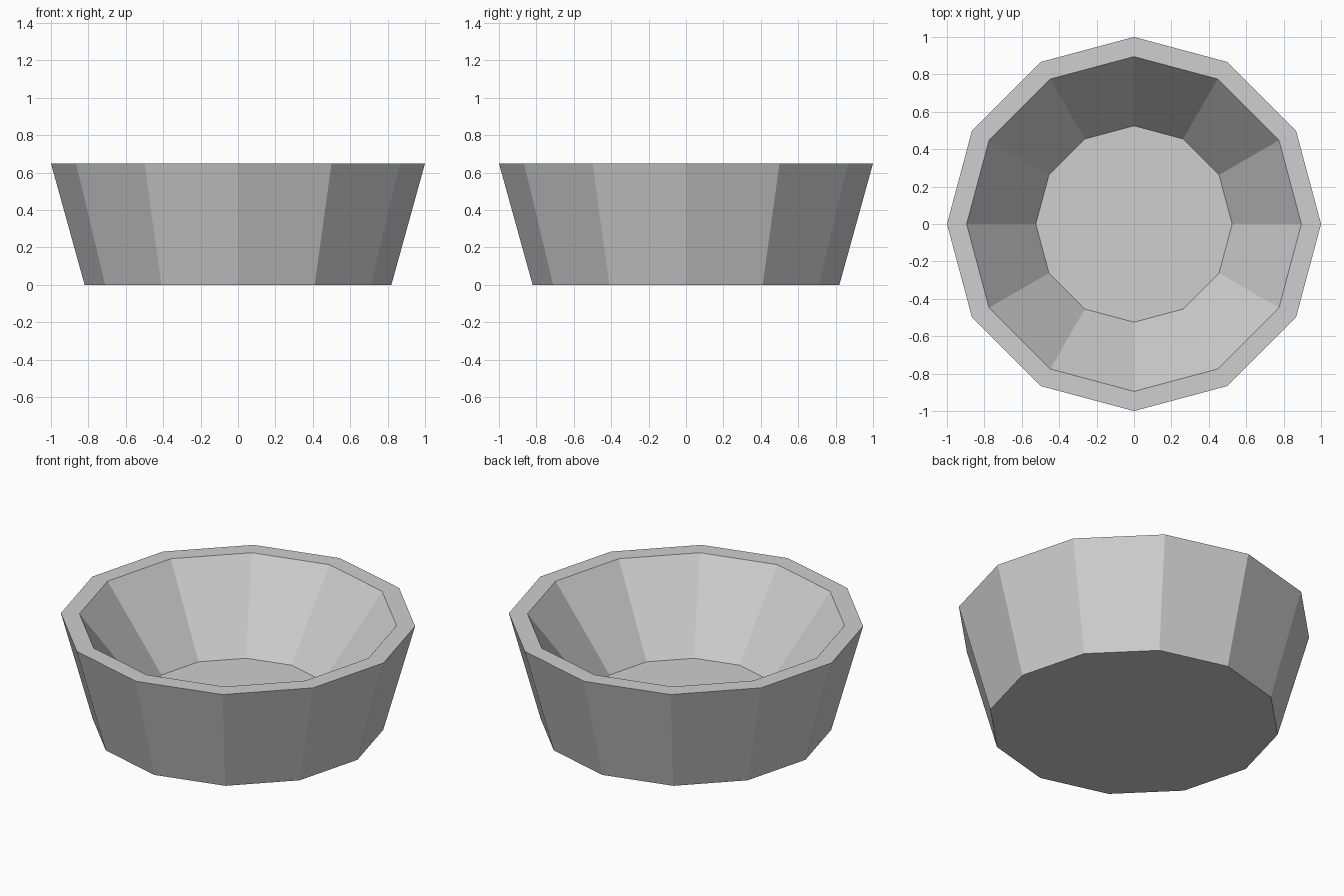
import bpy
import bmesh
from math import cos, sin, tau

cube = bpy.data.objects.get("Cube")
if cube:
    bpy.data.objects.remove(cube, do_unlink=True)

SIDES = 12

grey = bpy.data.materials.new("light_grey")
grey.use_nodes = True
colour = (0.62, 0.62, 0.62, 1)
grey.diffuse_color = colour
grey.node_tree.nodes["Principled BSDF"].inputs["Base Color"].default_value = colour

# Radius and height from the base, over the rim, to the inner floor
profile = [(0.82, 0), (1, 0.65), (0.895, 0.65), (0.525, 0.167)]

bm = bmesh.new()
rings = [[bm.verts.new((r * cos(tau * i / SIDES), r * sin(tau * i / SIDES), z))
          for i in range(SIDES)] for r, z in profile]

# Outer wall, rim and inner wall
for low, high in zip(rings, rings[1:]):
    for i in range(SIDES):
        j = (i + 1) % SIDES
        bm.faces.new((low[i], low[j], high[j], high[i]))

# Underside and inner floor
bm.faces.new(rings[0][::-1])
bm.faces.new(rings[-1])
bmesh.ops.recalc_face_normals(bm, faces=bm.faces)

mesh = bpy.data.meshes.new("bowl")
bm.to_mesh(mesh)
bm.free()
mesh.materials.append(grey)
bowl = bpy.data.objects.new("bowl", mesh)
bpy.context.collection.objects.link(bowl)
